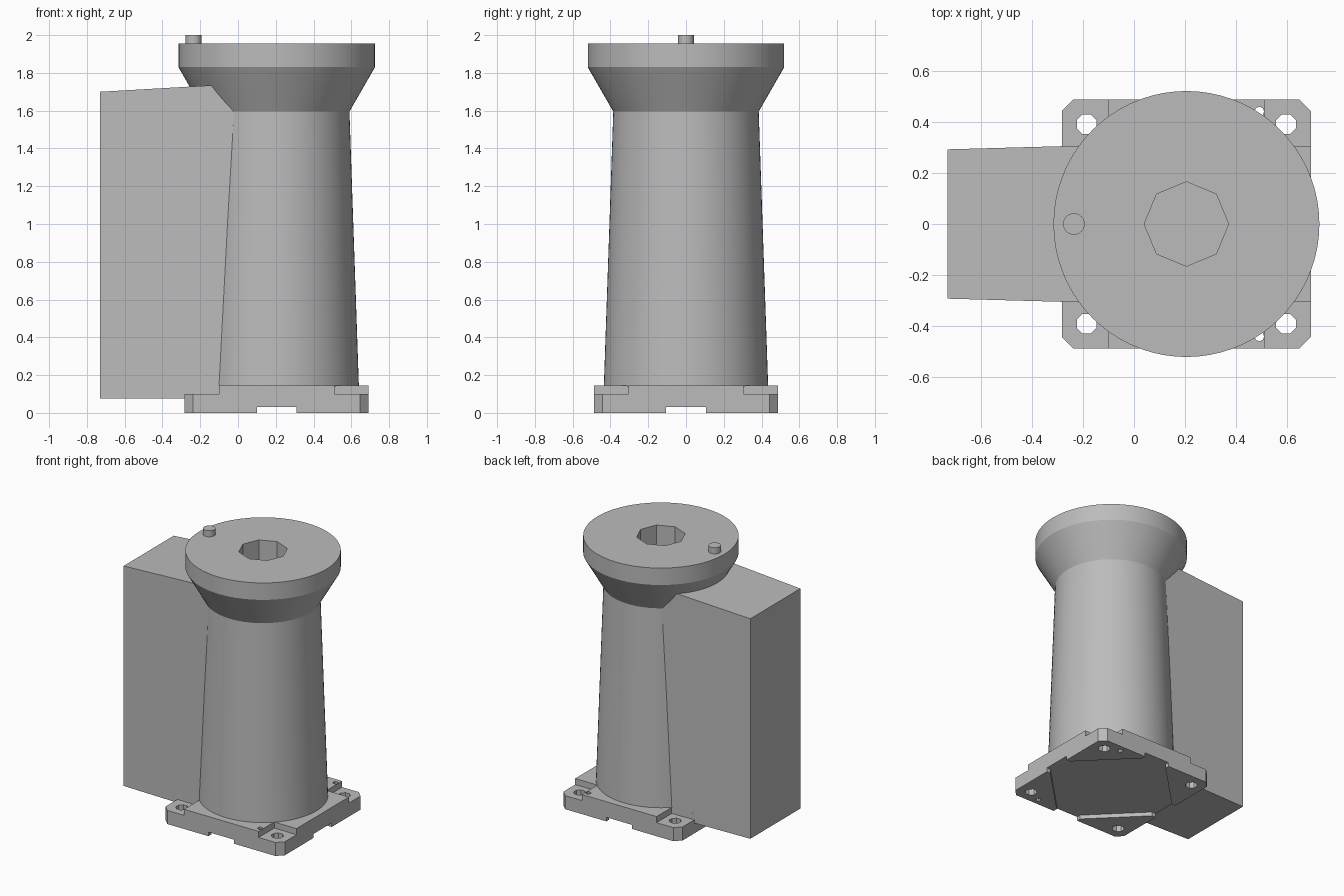
import bpy, bmesh, math

if "Cube" in bpy.data.objects:
    bpy.data.objects.remove(bpy.data.objects["Cube"], do_unlink=True)

CX = 0.205          # column axis
HALF = 0.487        # half width of the base plate
SIGNS = [(sx, sy) for sx in (-1, 1) for sy in (-1, 1)]

grey = bpy.data.materials.new("plain_grey")
grey.use_nodes = True
grey.diffuse_color = (0.5, 0.5, 0.5, 1)
grey.node_tree.nodes["Principled BSDF"].inputs["Base Color"].default_value = (0.5, 0.5, 0.5, 1)


def finish(name, bm):
    bmesh.ops.recalc_face_normals(bm, faces=bm.faces)
    mesh = bpy.data.meshes.new(name)
    bm.to_mesh(mesh)
    bm.free()
    mesh.materials.append(grey)
    obj = bpy.data.objects.new(name, mesh)
    bpy.context.collection.objects.link(obj)
    return obj


def prism(name, outline, z0, z1):
    """Extrude a flat outline between two heights."""
    bm = bmesh.new()
    face = bm.faces.new([bm.verts.new((x, y, z0)) for x, y in outline])
    top = bmesh.ops.extrude_face_region(bm, geom=[face])["geom"]
    for v in top:
        if isinstance(v, bmesh.types.BMVert):
            v.co.z = z1
    return finish(name, bm)


def ring(x, y, r, sides, turn=0.0):
    return [(x + r * math.cos(turn + math.tau * i / sides),
             y + r * math.sin(turn + math.tau * i / sides)) for i in range(sides)]


def lathe(name, profile, sides):
    """Closed solid of revolution around the column axis."""
    bm = bmesh.new()
    rings = [[bm.verts.new((x, y, z)) for x, y in ring(CX, 0, r, sides)] for r, z in profile]
    for a, b in zip(rings, rings[1:]):
        for i in range(sides):
            j = (i + 1) % sides
            bm.faces.new((a[i], a[j], b[j], b[i]))
    bm.faces.new(rings[0])
    bm.faces.new(rings[-1])
    return finish(name, bm)


def cut(obj, cutter):
    cutter.hide_render = True
    mod = obj.modifiers.new("cut", "BOOLEAN")
    mod.operation = "DIFFERENCE"
    mod.solver = "EXACT"
    mod.object = cutter
    bpy.ops.object.select_all(action="DESELECT")
    bpy.context.view_layer.objects.active = obj
    obj.select_set(True)
    bpy.ops.object.modifier_apply(modifier=mod.name)
    bpy.data.objects.remove(cutter, do_unlink=True)


def smooth(obj):
    bpy.ops.object.select_all(action="DESELECT")
    bpy.context.view_layer.objects.active = obj
    obj.select_set(True)
    bpy.ops.object.shade_smooth_by_angle(angle=math.radians(20))


def four_fold(points):
    """Repeat a few points by quarter turns around the column axis."""
    out = []
    for _ in range(4):
        out += [(CX + x, y) for x, y in points]
        points = [(-y, x) for x, y in points]
    return out


# Base plate with chamfered corners
inner = HALF - 0.045
base = prism("base_plate", four_fold([(HALF, -inner), (HALF, inner)]), 0, 0.145)

# Lowered corner pads and their bolt holes
for sx, sy in SIGNS:
    a, b = 0.305, 0.6
    pad = [(CX + sx * x, sy * y) for x, y in ((a, a), (b, a), (b, b), (a, b))]
    cut(base, prism("pad_cutter", pad, 0.1, 0.3))
    hole = ring(CX + sx * 0.39, sy * 0.39, 0.042, 8, math.pi / 8)
    cut(base, prism("bolt_cutter", hole, -0.1, 0.3))

# Small dowel holes
for sy in (-1, 1):
    cut(base, prism("dowel_cutter", ring(0.49, sy * 0.44, 0.019, 8), -0.1, 0.3))

# Underside recess that leaves four corner feet and a slot on each side
slot = 0.105
recess = four_fold([(0.455, -slot), (0.6, -slot), (0.6, slot), (0.455, slot)])
cut(base, prism("recess_cutter", recess, -0.1, 0.03))

# Tapered column with flared head and octagonal socket
column = lathe("column_and_head", [(0.435, 0.14), (0.385, 1.595), (0.52, 1.83), (0.52, 1.955)], 72)
cut(column, prism("socket_cutter", ring(CX, 0, 0.165, 8), 1.2, 2.2))
smooth(column)

# Side housing with drafted walls and a sloping top
housing = prism("side_housing", [(-0.73, -0.292), (0.0, -0.312), (0.0, 0.312), (-0.73, 0.292)], 0.075, 1.7)
for v in housing.data.vertices:
    if v.co.z > 1 and v.co.x > -0.5:
        v.co.z = 1.742

# Locating pin on the head
pin = prism("locating_pin", ring(-0.235, 0, 0.042, 24), 1.94, 2.0)
smooth(pin)
